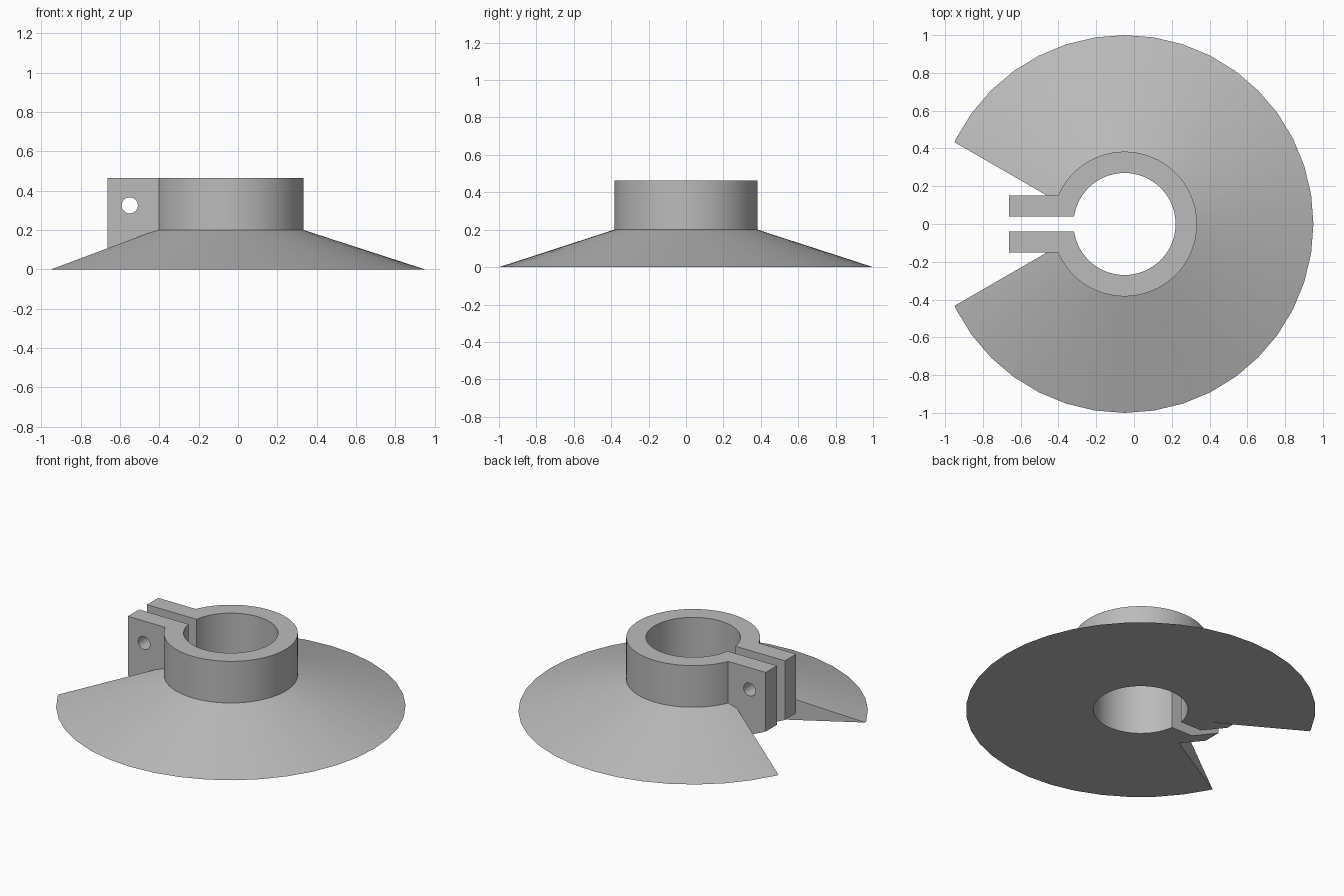
import bpy, bmesh
from math import pi, cos, sin, tan, radians

cube = bpy.data.objects.get("Cube")
if cube:
    bpy.data.objects.remove(cube)

CX = -0.05                     # axis of the collar
BORE, COLLAR, RIM = 0.27, 0.383, 1.0
CONE_H, TOP = 0.2, 0.463
SEGS, RIM_SIDES = 120, 40


def make_object(name, bm):
    bmesh.ops.recalc_face_normals(bm, faces=bm.faces)
    mesh = bpy.data.meshes.new(name)
    bm.to_mesh(mesh)
    bm.free()
    obj = bpy.data.objects.new(name, mesh)
    bpy.context.collection.objects.link(obj)
    return obj


def prism(name, points, axis, low, high):
    """Extrude an outline along z (points are x, y) or y (points are x, z)."""
    bm = bmesh.new()
    place = (lambda p, d: (p[0], p[1], d)) if axis == "z" else (lambda p, d: (p[0], d, p[1]))
    face = bm.faces.new([bm.verts.new(place(p, low)) for p in points])
    moved = bmesh.ops.extrude_face_region(bm, geom=[face])["geom"]
    offset = place((0, 0), high - low)
    bmesh.ops.translate(bm, vec=offset, verts=[v for v in moved if isinstance(v, bmesh.types.BMVert)])
    return make_object(name, bm)


def circle(x, y, radius, count):
    return [(x + radius * cos(2 * pi * i / count), y + radius * sin(2 * pi * i / count))
            for i in range(count)]


def combine(target, tool, operation):
    mod = target.modifiers.new(tool.name, "BOOLEAN")
    mod.operation, mod.solver, mod.object = operation, "EXACT", tool
    bpy.context.view_layer.objects.active = target
    bpy.ops.object.modifier_apply(modifier=mod.name)
    bpy.data.objects.remove(tool)


# Solid flared skirt with the collar on top; the rim is a coarser polygon
bm = bmesh.new()
rings = []
for radius, z in ((RIM, 0), (COLLAR, CONE_H), (COLLAR, TOP)):
    ring = []
    for i in range(SEGS):
        a = 2 * pi * i / SEGS
        r = radius
        if z == 0:
            side = 2 * pi / RIM_SIDES
            r *= cos(side / 2) / cos(a % side - side / 2)
        ring.append(bm.verts.new((CX + r * cos(a), r * sin(a), z)))
    rings.append(ring)
for lower, upper in zip(rings, rings[1:]):
    for i in range(SEGS):
        j = (i + 1) % SEGS
        bm.faces.new((lower[i], lower[j], upper[j], upper[i]))
bm.faces.new(rings[0][::-1])
bm.faces.new(rings[-1])
body = make_object("split_collar_flange", bm)

# Open wedge in the skirt
APEX, SLOPE = -0.2, tan(radians(30))
near, far = (APEX + 0.4 - 0.6, -1.3)
half = lambda x: (APEX - x) * SLOPE
wedge = prism("wedge_cutter", [(near, -half(near)), (near, half(near)),
                               (far, half(far)), (far, -half(far))], "z", -0.1, 0.3)
combine(body, wedge, "DIFFERENCE")

# Clamp lugs with a rising underside
lugs = prism("clamp_lugs", [(-0.25, 0), (-0.465, 0), (-0.663, 0.09), (-0.663, TOP), (-0.25, TOP)],
             "y", -0.152, 0.152)
combine(body, lugs, "UNION")

# Bore, clamp slit and bolt hole
combine(body, prism("bore_cutter", circle(CX, 0, BORE, SEGS), "z", -0.1, 0.6), "DIFFERENCE")
slit = [(-0.8, -0.04), (-0.1, -0.04), (-0.1, 0.04), (-0.8, 0.04)]
combine(body, prism("slit_cutter", slit, "z", -0.1, 0.6), "DIFFERENCE")
combine(body, prism("bolt_cutter", circle(-0.55, 0.325, 0.041, 32), "y", -0.3, 0.3), "DIFFERENCE")

# Plain grey finish
grey = bpy.data.materials.new("plain_grey")
grey.use_nodes = True
color = (0.5, 0.5, 0.5, 1)
grey.diffuse_color = color
grey.node_tree.nodes["Principled BSDF"].inputs["Base Color"].default_value = color
body.data.materials.clear()
body.data.materials.append(grey)
for face in body.data.polygons:
    face.material_index = 0

bpy.ops.object.select_all(action="DESELECT")
body.select_set(True)
bpy.context.view_layer.objects.active = body
bpy.ops.object.shade_smooth_by_angle(angle=radians(20))
